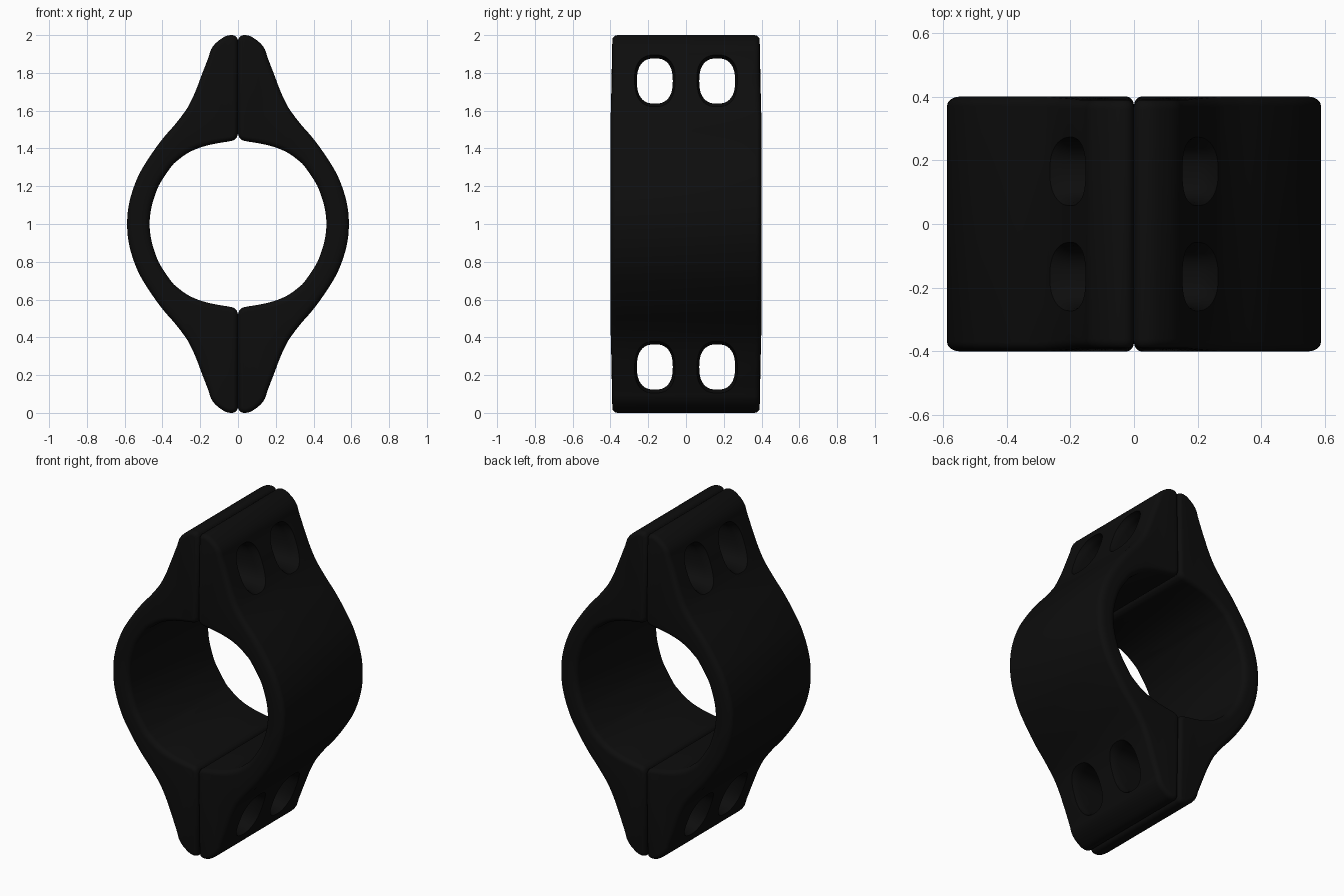
import bpy, bmesh, math
from mathutils import Vector

old = bpy.data.objects.get("Cube")
if old:
    bpy.data.objects.remove(old, do_unlink=True)

black = bpy.data.materials.new("matte black")
black.use_nodes = True
color = (0.004, 0.004, 0.004, 1)
black.diffuse_color = color
bsdf = black.node_tree.nodes["Principled BSDF"]
bsdf.inputs["Base Color"].default_value = color
bsdf.inputs["Roughness"].default_value = 0.6


def smooth_path(points, steps=4):
    """Catmull-Rom curve through an open list of points."""
    p = [Vector(q) for q in points]
    p = [2 * p[0] - p[1]] + p + [2 * p[-1] - p[-2]]
    out = []
    for a, b, c, d in zip(p, p[1:], p[2:], p[3:]):
        for i in range(steps):
            t = i / steps
            out.append(0.5 * (2 * b + (c - a) * t + (2 * a - 5 * b + 4 * c - d) * t * t
                              + (3 * b - a - 3 * c + d) * t ** 3))
    return out + [p[-2]]


def inset(loop, amount):
    """Move a clockwise outline inward, more so away from the seam."""
    out = []
    for i, q in enumerate(loop):
        e = (loop[(i + 1) % len(loop)] - q).normalized() + (q - loop[i - 1]).normalized()
        e.normalize()
        out.append(q + Vector((e.y, -e.x)) * amount * (0.8 + min(0.7, q.x)))
    return out


def loft(name, rings):
    """Skin closed rings; cap both ends with strips joining opposite points."""
    bm = bmesh.new()
    vs = [[bm.verts.new(c) for c in ring] for ring in rings]
    n = len(rings[0])
    for a, b in zip(vs, vs[1:]):
        for i in range(n):
            j = (i + 1) % n
            bm.faces.new((a[i], a[j], b[j], b[i]))
    for end in (vs[0], vs[-1]):
        for i in range(n // 2 - 1):
            bm.faces.new((end[i], end[i + 1], end[n - 2 - i], end[n - 1 - i]))
    bmesh.ops.recalc_face_normals(bm, faces=bm.faces)
    mesh = bpy.data.meshes.new(name)
    bm.to_mesh(mesh)
    bm.free()
    mesh.materials.append(black)
    ob = bpy.data.objects.new(name, mesh)
    bpy.context.collection.objects.link(ob)
    return ob


# Half-clamp outline, measured from the middle height: (x, height)
outer = [(0, .975), (.012, .993), (.035, 1), (.07, .992), (.115, .96), (.142, .925),
         (.157, .88), (.188, .8), (.226, .7), (.262, .625), (.292, .58), (.335, .525),
         (.4, .45), (.465, .36), (.52, .27), (.557, .18), (.58, .09), (.587, 0)]
inner = [(0, .48), (.003, .468), (.009, .455), (.018, .447), (.03, .441), (.05, .437),
         (.075, .433), (.1, .429), (.15, .419), (.2, .405), (.24, .389), (.28, .367),
         (.315, .34), (.35, .308), (.41, .22), (.437, .16), (.46, .08), (.468, 0)]


def full(points):
    return points + [(x, -z) for x, z in reversed(points[:-1])]


outline = smooth_path(full(outer)) + smooth_path(full(inner))[::-1]

# Rounded front and back rims as inset rings
RIM, HALF = 0.03, 0.4
arc = [(RIM * (1 - math.cos(a)), HALF - RIM * (1 - math.sin(a)))
       for a in (math.pi / 2 * k / 5 for k in range(6))]
sections = [(d, -y) for d, y in reversed(arc)] + arc


def place(q, y):
    taper = 1 - 0.025 * min(1, max(0, (abs(q.y) - 0.55) / 0.25))
    return (q.x, y * taper, q.y + 1)


left_half = loft("left_clamp_half", [[place(q, y) for q in inset(outline, d)]
                                     for d, y in sections])

# Rounded bolt holes, flared where they meet the sloping flange
cutters = []
for side in (1, -1):
    for yc in (-0.165, 0.165):
        rings = []
        for off, grow in ((-.5, 1), (-.05, 1), (-.02, 1.04), (.005, 1.15), (.2, 1.15)):
            ring = []
            for k in range(40):
                a = math.tau * k / 40
                c, s = math.cos(a), math.sin(a)
                y = math.copysign(abs(c) ** 0.8, c) * 0.095 * grow
                z = math.copysign(abs(s) ** 0.8, s) * 0.12 * grow
                ring.append((0.203 + off - 0.44 * z, yc + y, 1 + side * (0.757 + z)))
            rings.append(ring)
        cutters.append(loft("hole_cutter", rings))

bpy.context.view_layer.objects.active = left_half
for cutter in cutters:
    cutter.hide_render = True
    mod = left_half.modifiers.new("bolt hole", 'BOOLEAN')
    mod.operation, mod.solver, mod.object = 'DIFFERENCE', 'EXACT', cutter
    bpy.ops.object.modifier_apply(modifier=mod.name)
for cutter in cutters:
    bpy.data.objects.remove(cutter, do_unlink=True)

bpy.ops.object.select_all(action='DESELECT')
left_half.select_set(True)
bpy.ops.object.shade_smooth_by_angle(angle=math.radians(35))

# The other half is the same piece turned around
right_half = left_half.copy()
right_half.name = "right_clamp_half"
right_half.rotation_euler.z = math.pi
bpy.context.collection.objects.link(right_half)
